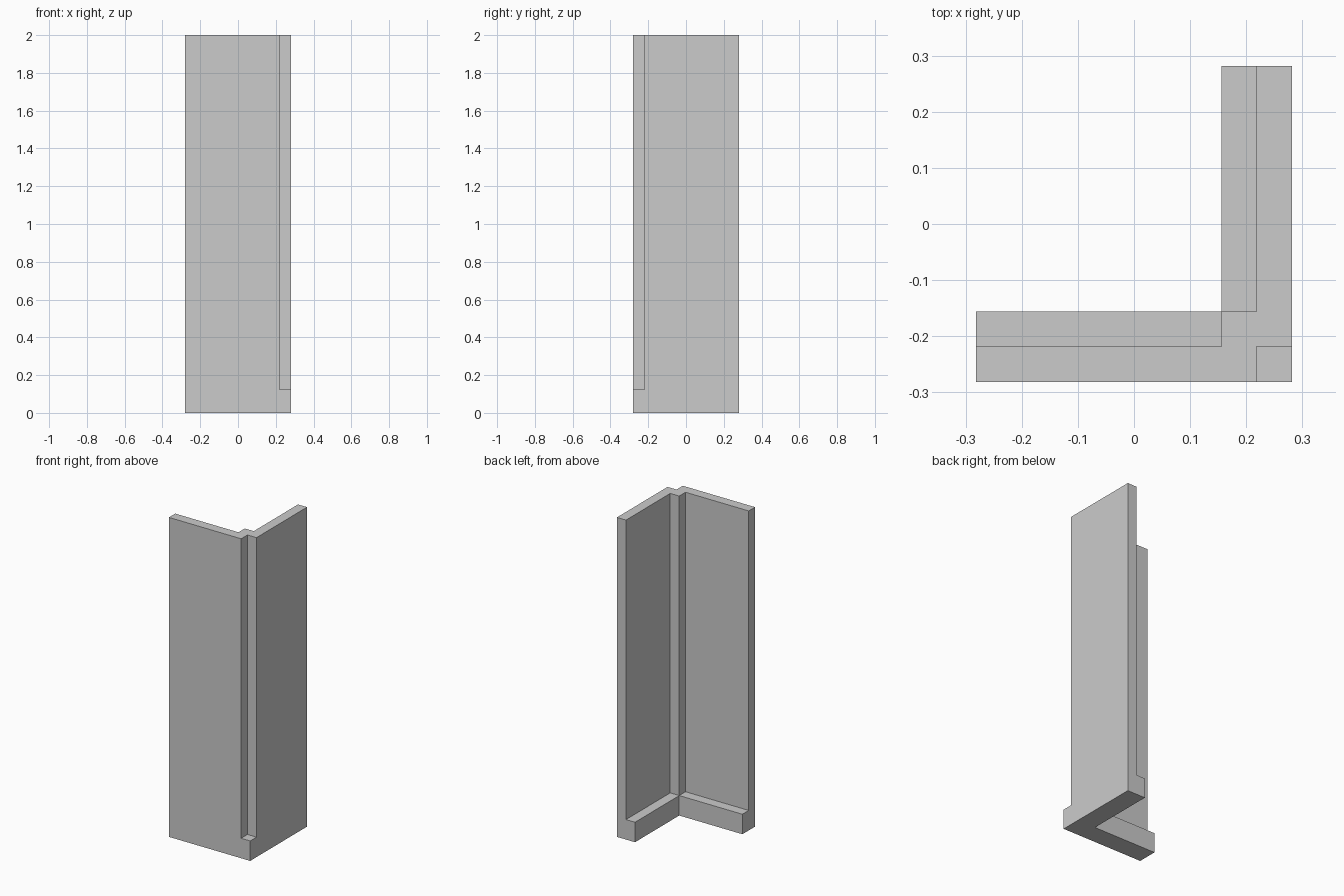
import bpy, bmesh

if "Cube" in bpy.data.objects:
    bpy.data.objects.remove(bpy.data.objects["Cube"])

U = 1 / 32                      # plan unit
BASE_H, TOP = 0.125, 2.0
xs = [-9, 5, 7, 9]              # plan grid lines (in units)
ys = [-9, -7, -5, 9]
base_cells = [(i, j) for i in range(3) for j in range(3) if i > 0 or j < 2]
base_cells.remove((0, 2)) if (0, 2) in base_cells else None
wall_cells = {(0, 0), (1, 0),   # front wall
              (1, 1),           # inner corner post
              (2, 1), (2, 2)}   # right wall

bm = bmesh.new()
grid = {(i, j): bm.verts.new((x * U, y * U, 0))
        for i, x in enumerate(xs) for j, y in enumerate(ys)}


def cell_of(face):
    c = face.calc_center_median() / U
    i = sum(c.x > x for x in xs) - 1
    j = sum(c.y > y for y in ys) - 1
    return i, j


def raise_faces(faces, dz):
    ext = bmesh.ops.extrude_face_region(bm, geom=faces)["geom"]
    verts = [g for g in ext if isinstance(g, bmesh.types.BMVert)]
    bmesh.ops.translate(bm, verts=verts, vec=(0, 0, dz))
    return [g for g in ext if isinstance(g, bmesh.types.BMFace)]


# L-shaped footing
plan = [bm.faces.new([grid[i, j], grid[i + 1, j], grid[i + 1, j + 1], grid[i, j + 1]])
        for i, j in base_cells]
tops = raise_faces(plan, BASE_H)

# Thin walls and corner post rising from the footing
rising = [f for f in tops if cell_of(f) in wall_cells]
raise_faces(rising, TOP - BASE_H)
leftover = [f for f in rising if f.is_valid and abs(f.calc_center_median().z - BASE_H) < 1e-4]
if leftover:
    bmesh.ops.delete(bm, geom=leftover, context='FACES_ONLY')

# Clean flat faces
bmesh.ops.delete(bm, geom=[v for v in bm.verts if not v.link_faces], context='VERTS')
bmesh.ops.recalc_face_normals(bm, faces=bm.faces)
bmesh.ops.dissolve_limit(bm, angle_limit=0.01, verts=bm.verts, edges=bm.edges)

mesh = bpy.data.meshes.new("corner_wall")
bm.to_mesh(mesh)
bm.free()
bpy.context.collection.objects.link(bpy.data.objects.new("corner_wall", mesh))
